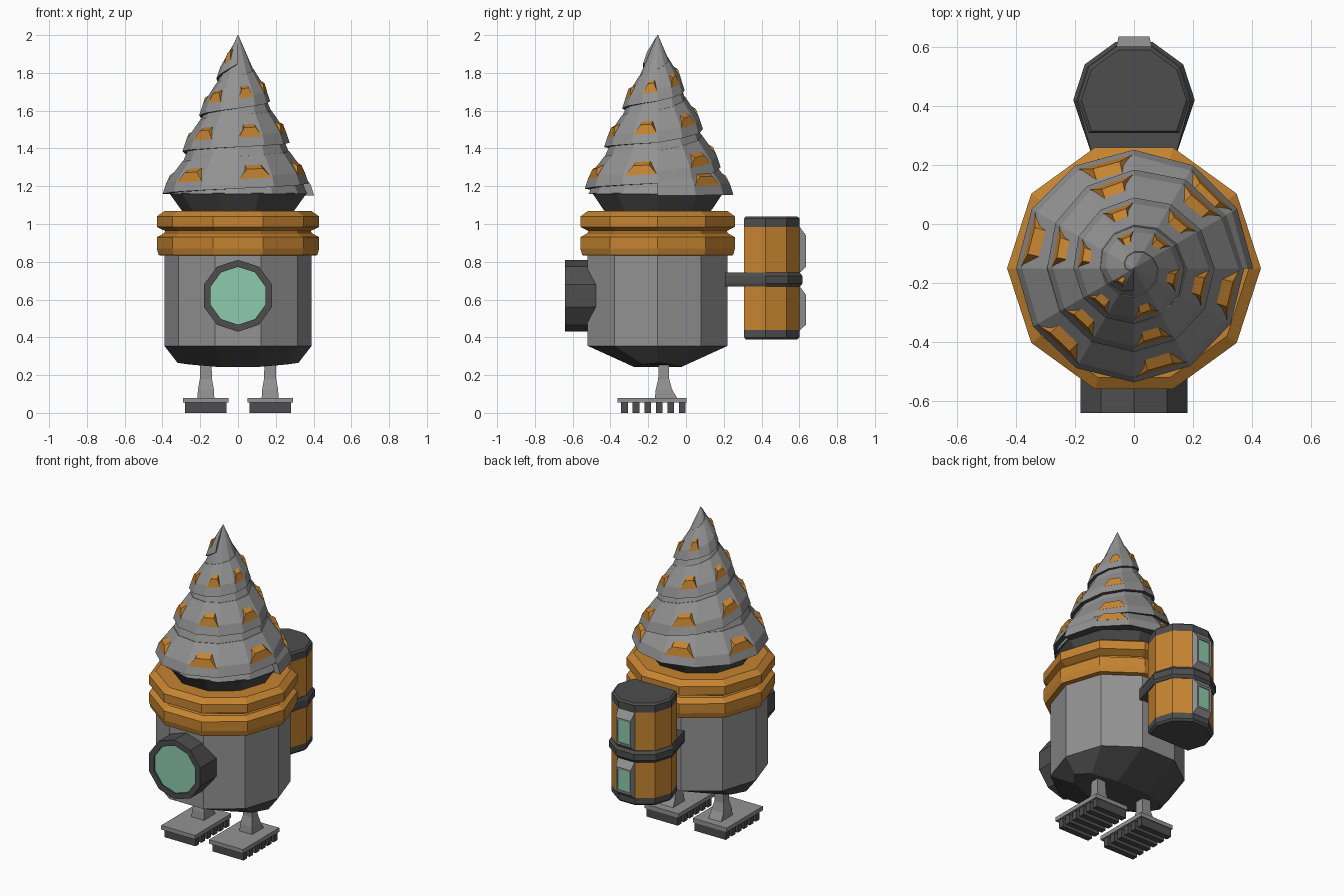
import bpy, bmesh
from math import sin, cos, pi, radians

if "Cube" in bpy.data.objects:
    bpy.data.objects.remove(bpy.data.objects["Cube"], do_unlink=True)


def material(name, r, g, b):
    m = bpy.data.materials.new(name)
    m.use_nodes = True
    m.diffuse_color = (r, g, b, 1)
    m.node_tree.nodes["Principled BSDF"].inputs["Base Color"].default_value = (r, g, b, 1)
    return m


GREY, DARK, ORANGE, GLASS = range(4)
PALETTE = [material("steel grey", .29, .29, .29), material("dark grey", .075, .075, .075),
           material("orange", .56, .23, .03), material("green glass", .27, .6, .42)]
AXIS = -.15  # y of the body axis


def finish(name, bm):
    bmesh.ops.recalc_face_normals(bm, faces=bm.faces)
    mesh = bpy.data.meshes.new(name)
    bm.to_mesh(mesh)
    bm.free()
    for m in PALETTE:
        mesh.materials.append(m)
    obj = bpy.data.objects.new(name, mesh)
    bpy.context.collection.objects.link(obj)
    return obj


def add_loft(bm, rings, colors):
    """Skin closed rings; colors = first cap, each strip, last cap."""
    vs = [[bm.verts.new(p) for p in ring] for ring in rings]
    n = len(vs[0])
    bm.faces.new(vs[0]).material_index = colors[0]
    bm.faces.new(vs[-1]).material_index = colors[-1]
    for k, (a, b) in enumerate(zip(vs, vs[1:])):
        for i in range(n):
            j = (i + 1) % n
            bm.faces.new((a[i], a[j], b[j], b[i])).material_index = colors[k + 1]


def loft(name, rings, colors):
    if isinstance(colors, int):
        colors = [colors] * (len(rings) + 1)
    bm = bmesh.new()
    add_loft(bm, rings, colors)
    return finish(name, bm)


def ngon(r, z, n=10):
    return [(r * cos(2 * pi * i / n), AXIS + r * sin(2 * pi * i / n), z) for i in range(n)]


def rect(x, y, hx, hy, z):
    return [(x - hx, y - hy, z), (x + hx, y - hy, z), (x + hx, y + hy, z), (x - hx, y + hy, z)]


# Body barrel with a flattened keel underneath
keel = []
for i in range(10):
    a = 2 * pi * i / 10
    x = .32 * cos(a)
    keel.append((x, AXIS + .13 * sin(a), .24 + .025 * (x / .32) ** 2))
loft("body", [keel, ngon(.39, .355), ngon(.39, .84)], [DARK, DARK, GREY, GREY])

# Orange double collar and dark neck
collar = [(.39, .832), (.42, .835), (.43, .87), (.43, .93), (.39, .952), (.385, .963),
          (.43, .985), (.43, 1.04), (.39, 1.068), (.28, 1.068)]
loft("collar", [ngon(r, z) for r, z in collar], ORANGE)
loft("neck", [ngon(.29, 1.06), ngon(.365, 1.165)], DARK)

# Drill core
loft("drill_core", [ngon(.365, 1.16, 12), ngon(.002, 2, 12)], [DARK, GREY, GREY])

# Spiral thread: height of its lower edge at every half turn
LEVELS = [1.15, 1.16, 1.215, 1.385, 1.43, 1.575, 1.65, 1.77, 1.93]
STEPS = 12


def lower_edge(k):
    t = min(2 * k / STEPS, len(LEVELS) - 1.001)
    i = int(t)
    return LEVELS[i] + (LEVELS[i + 1] - LEVELS[i]) * (t - i)


def polar(r, k, z):
    a = 2 * pi * k / STEPS
    return (r * cos(a), AXIS + r * sin(a), z)


def outer(z):
    return max(.467 * (2.015 - z), .005)


def core(z):
    return max(.435 * (2 - z), .003)


bm, teeth = bmesh.new(), bmesh.new()
rows = []
last = 45
for k in range(last + 1):
    z = lower_edge(k)
    top = z + .06
    high = min(z + .17, 1.99)
    section = [(core(z) - .02, z), (outer(z), z), (outer(top) + .008, top),
               (core(high) + .004, high), (core(high) - .02, high)]
    rows.append([bm.verts.new(polar(max(r, .001), k, h)) for r, h in section])
for a, b in zip(rows, rows[1:]):
    for i in range(4):
        bm.faces.new((a[i], b[i], b[i + 1], a[i + 1])).material_index = DARK if i == 0 else GREY
for end in (rows[0], rows[-1]):
    bm.faces.new(end).material_index = GREY
finish("drill_thread", bm)

# Orange teeth on every other face of the thread
for k in range(1, last, 2):
    if k > 40 and k < last - 2:
        continue
    def edge(f, lift, inset, k=k):
        a, b = lower_edge(k) + lift, lower_edge(k + 1) + lift
        p, q = polar(outer(a) + inset, k, a), polar(outer(b) + inset, k + 1, b)
        return [p[i] + (q[i] - p[i]) * f for i in range(3)]
    front = [edge(.03, .05, .008), edge(.97, .05, .008), edge(.74, .1, .02), edge(.26, .1, .02)]
    back = [edge(.03, .06, -.05), edge(.97, .06, -.05), edge(.78, .135, -.03), edge(.22, .135, -.03)]
    add_loft(teeth, [front, back], [ORANGE] * 3)
finish("drill_teeth", teeth)


# Front porthole
def port_ring(r, y):
    return [(r * cos(pi / 2 + pi * i / 5), y, .62 + r * sin(pi / 2 + pi * i / 5)) for i in range(10)]


loft("porthole", [port_ring(.19, -.47), port_ring(.19, -.64), port_ring(.153, -.64),
                  port_ring(.153, -.63)], [DARK, DARK, DARK, DARK, GLASS])


# Backpack tank: ten sided, with its inner side cut flat
def pack_ring(r, z, inner=None):
    pts = [(r * cos(radians(a)), .42 + r * sin(radians(a)), z) for a in range(-36, 217, 36)]
    if inner is not None:
        pts[0], pts[-1] = (.135, inner, z), (-.135, inner, z)
    return pts


loft("backpack", [pack_ring(r, z) for r, z in
                  [(.178, .388), (.19, .4), (.19, .438), (.19, .985), (.19, 1.03), (.178, 1.04)]],
     [DARK, DARK, DARK, ORANGE, DARK, DARK, DARK])
loft("backpack_strap", [pack_ring(.193, .668, .21), pack_ring(.206, .685, .21),
                        pack_ring(.206, .725, .21), pack_ring(.193, .742, .21)], DARK)


# Backpack windows with bevelled frames
def window_ring(hx, z0, z1, y):
    return [(-hx, y, z0), (hx, y, z0), (hx, y, z1), (-hx, y, z1)]


for label, z0, z1 in (("lower", .437, .67), ("upper", .742, .985)):
    loft(label + "_window", [window_ring(.06, z0, z1, .59), window_ring(.06, z0, z1, .602),
                             window_ring(.052, z0 + .03, z1 - .045, .635),
                             window_ring(.04, z0 + .042, z1 - .057, .635),
                             window_ring(.04, z0 + .042, z1 - .057, .629)],
         [GREY] * 5 + [GLASS])

# Legs, foot plates and tread bars
for side, s in (("left", 1), ("right", -1)):
    x = .17 * s
    loft(side + "_leg", [rect(x, -.105, .045, .06, .075), rect(x, -.117, .042, .043, .125),
                         rect(x, -.118, .032, .029, .18), rect(x, -.118, .03, .028, .27)], GREY)
    loft(side + "_foot", [rect(x, -.18, .12, .183, .054), rect(x, -.18, .12, .183, .08)], GREY)
    bm = bmesh.new()
    for i in range(6):
        y = -.325 + .061 * i
        add_loft(bm, [rect(x, y, .11, .018, 0), rect(x, y, .11, .018, .056)], [DARK] * 3)
    finish(side + "_treads", bm)
